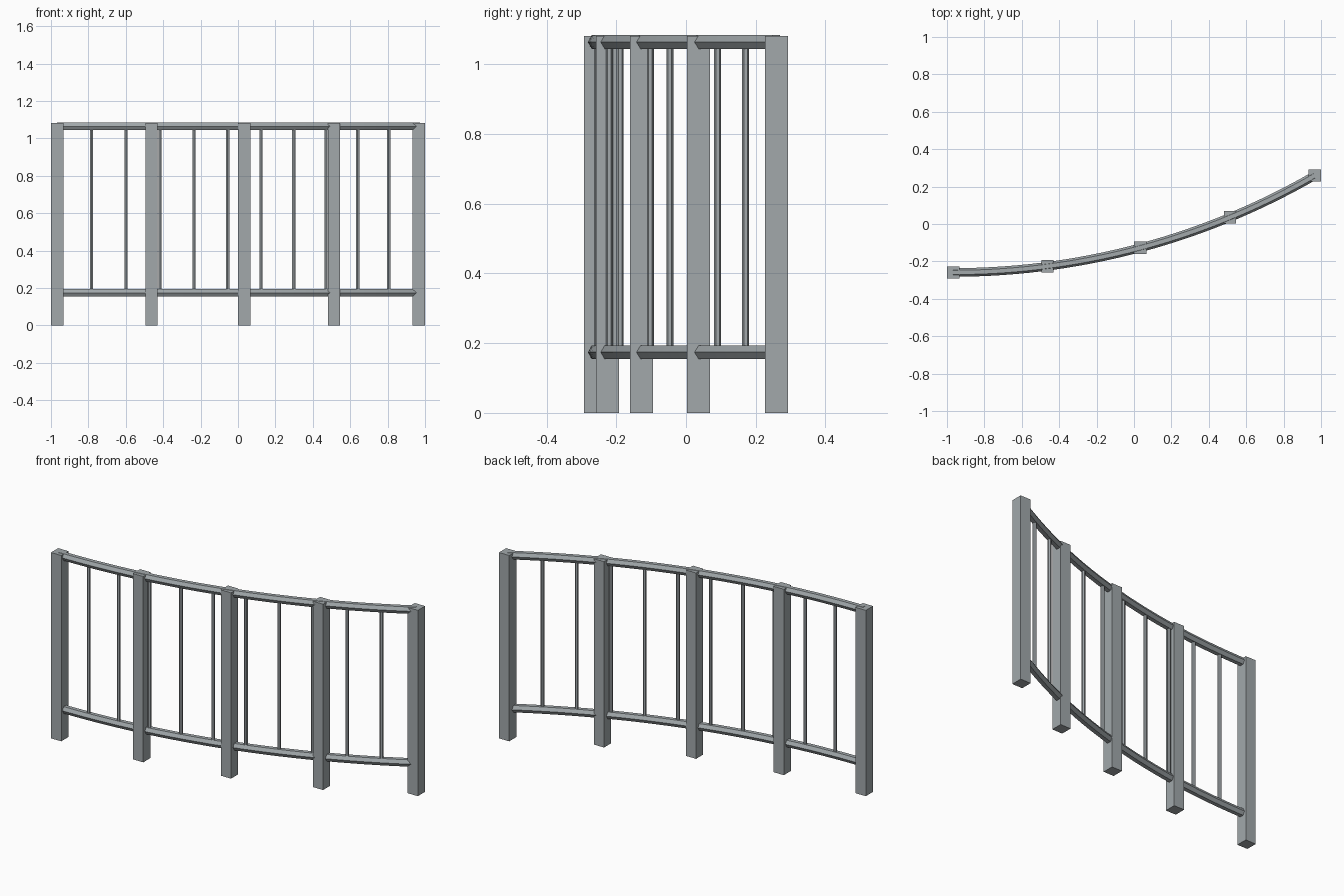
import bpy, bmesh
from math import sin, cos, pi, radians

if "Cube" in bpy.data.objects:
    bpy.data.objects.remove(bpy.data.objects["Cube"])

R = 3.868                 # arc radius in plan
SWEEP = radians(30)
X0, Y0 = -0.967, -0.259   # start of the arc
POST_H, POST_W = 1.082, 0.066
RAIL_R, BAR_R = 0.023, 0.01
LOW_Z, TOP_Z = 0.174, 1.064

metal = bpy.data.materials.new("dark_grey_metal")
metal.diffuse_color = (0.36, 0.395, 0.41, 1)
metal.use_nodes = True
metal.node_tree.nodes["Principled BSDF"].inputs["Base Color"].default_value = metal.diffuse_color


def arc(t):
    a = SWEEP * t
    return X0 + R * sin(a), Y0 + R * (1 - cos(a)), a


def finish(bm, name):
    bmesh.ops.recalc_face_normals(bm, faces=bm.faces)
    me = bpy.data.meshes.new(name)
    bm.to_mesh(me)
    bm.free()
    me.materials.append(metal)
    ob = bpy.data.objects.new(name, me)
    bpy.context.collection.objects.link(ob)
    return ob


def prism(name, x, y, z0, z1, radius, sides, turn):
    bm = bmesh.new()
    ring = [bm.verts.new((x + radius * cos(turn + 2 * pi * i / sides),
                          y + radius * sin(turn + 2 * pi * i / sides), z0))
            for i in range(sides)]
    base = bm.faces.new(ring)
    top = bmesh.ops.extrude_face_region(bm, geom=[base], use_keep_orig=True)
    for v in top["geom"]:
        if isinstance(v, bmesh.types.BMVert):
            v.co.z = z1
    return finish(bm, name)


def rail(name, z, steps=30):
    # hexagonal section swept along the arc
    bm = bmesh.new()
    rings = []
    for s in range(steps + 1):
        x, y, a = arc(s / steps)
        ring = []
        for i in range(6):
            u, w = RAIL_R * cos(i * pi / 3), RAIL_R * sin(i * pi / 3)
            ring.append(bm.verts.new((x - u * sin(a), y + u * cos(a), z + w)))
        rings.append(ring)
    for p, q in zip(rings, rings[1:]):
        for i in range(6):
            j = (i + 1) % 6
            bm.faces.new((p[i], p[j], q[j], q[i]))
    bm.faces.new(rings[0])
    bm.faces.new(rings[-1])
    return finish(bm, name)


# square posts, all aligned with the axes
for i in range(5):
    x, y, _ = arc(i / 4)
    prism(f"post_{i + 1}", x, y, 0, POST_H, POST_W / 2 ** 0.5, 4, pi / 4)

# thin hexagonal balusters
for i in range(1, 11):
    x, y, _ = arc(i / 11)
    prism(f"baluster_{i}", x, y, LOW_Z, TOP_Z, BAR_R, 6, pi / 2)

# curved rails
rail("bottom_rail", LOW_Z)
rail("top_rail", TOP_Z)
